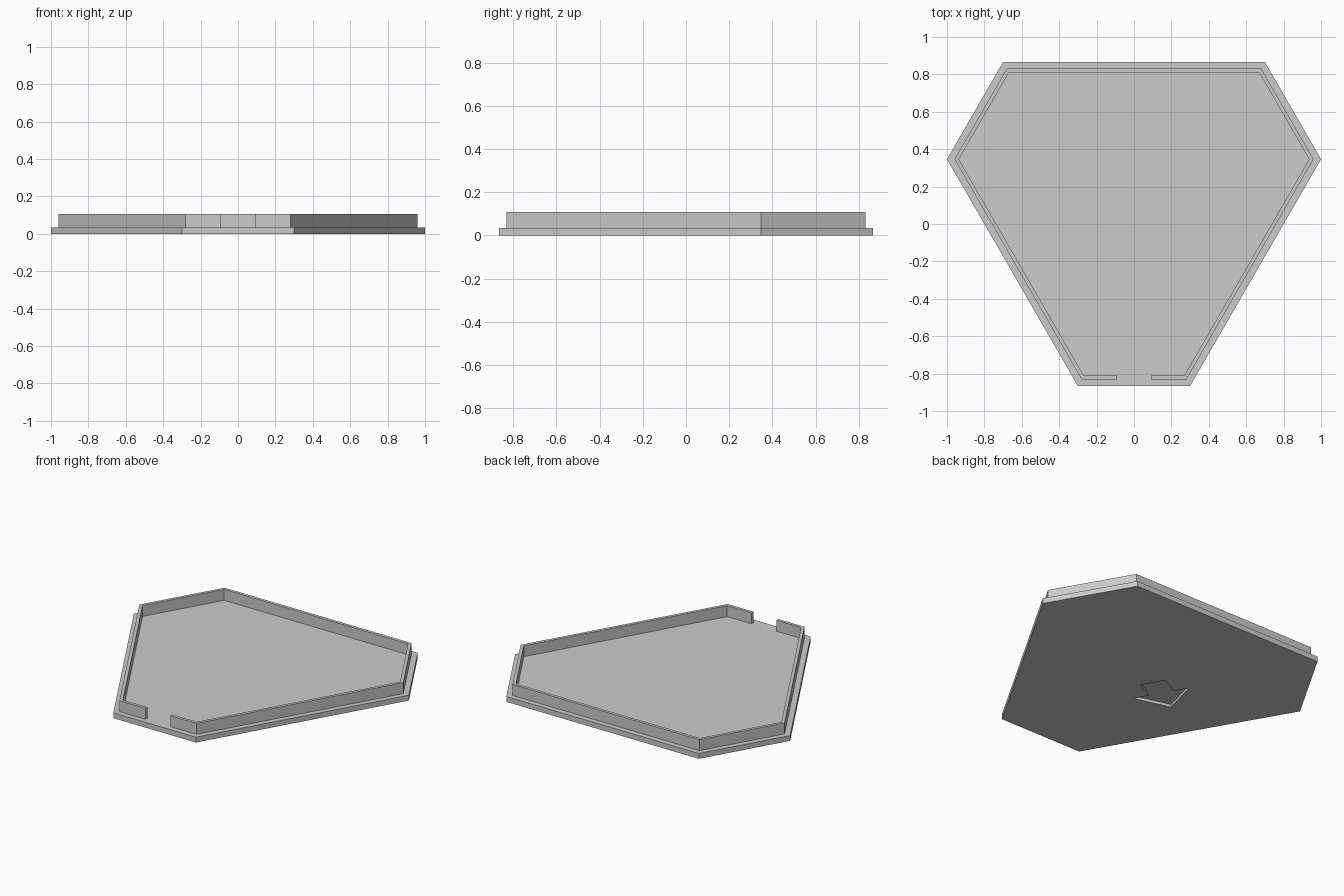
import bpy
import bmesh
import math
from mathutils import Vector, Matrix

if "Cube" in bpy.data.objects:
    bpy.data.objects.remove(bpy.data.objects["Cube"], do_unlink=True)

BASE_TOP, WALL_TOP = 0.035, 0.107
GAP = 0.09
RECESS = 0.018

grey = bpy.data.materials.new("plain grey")
grey.use_nodes = True
grey.diffuse_color = (0.6, 0.6, 0.6, 1)
grey.node_tree.nodes["Principled BSDF"].inputs["Base Color"].default_value = (0.6, 0.6, 0.6, 1)


def prism(name, points, z0, z1):
    """Extrude a flat outline from z0 up to z1."""
    bm = bmesh.new()
    face = bm.faces.new([bm.verts.new((p[0], p[1], z0)) for p in points])
    grown = bmesh.ops.extrude_face_region(bm, geom=[face], use_keep_orig=True)
    top = [v for v in grown["geom"] if isinstance(v, bmesh.types.BMVert)]
    bmesh.ops.translate(bm, verts=top, vec=(0, 0, z1 - z0))
    bmesh.ops.recalc_face_normals(bm, faces=bm.faces)
    mesh = bpy.data.meshes.new(name)
    bm.to_mesh(mesh)
    bm.free()
    mesh.materials.append(grey)
    obj = bpy.data.objects.new(name, mesh)
    bpy.context.collection.objects.link(obj)
    return obj


def inset(points, d):
    """Move every side of a counter-clockwise outline inward by d."""
    result = []
    for i, p in enumerate(points):
        a = (p - points[i - 1]).normalized()
        b = (points[(i + 1) % len(points)] - p).normalized()
        na, nb = Vector((-a.y, a.x)), Vector((-b.y, b.x))
        result.append(p + (na + nb) * d / (1 + na.dot(nb)))
    return result


# Six-sided outline, counter-clockwise from the front left corner
half = math.sqrt(3) / 2
side = [Vector((0.3, -half)), Vector((1, 0.4 * half)), Vector((0.7, half))]
outline = side + [Vector((-p.x, p.y)) for p in reversed(side)]

# Base plate
base = prism("base_plate", outline, 0, BASE_TOP)

# Arrow recess in the underside
arrow_half = [(0.175, 0), (0, 0.178), (0, 0.08), (-0.135, 0.08)]
arrow = arrow_half + [(x, -y) for x, y in reversed(arrow_half[1:])]
turn = Matrix.Rotation(math.radians(210), 2)
arrow = [turn @ Vector(p) + Vector((-0.227, -0.021)) for p in arrow]
cutter = prism("arrow_cutter", arrow, -0.05, RECESS)
cutter.hide_render = True
cut = base.modifiers.new("arrow_recess", "BOOLEAN")
cut.operation = "DIFFERENCE"
cut.solver = "EXACT"
cut.object = cutter
bpy.context.view_layer.objects.active = base
bpy.ops.object.modifier_apply(modifier=cut.name)
bpy.data.objects.remove(cutter, do_unlink=True)

# Thin rim wall, open at the middle of the front
outer, inner = inset(outline, 0.035), inset(outline, 0.055)


def open_path(loop):
    y = loop[0].y
    return [Vector((GAP, y))] + loop + [Vector((-GAP, y))]


prism("rim_wall", open_path(outer) + open_path(inner)[::-1], BASE_TOP, WALL_TOP)
